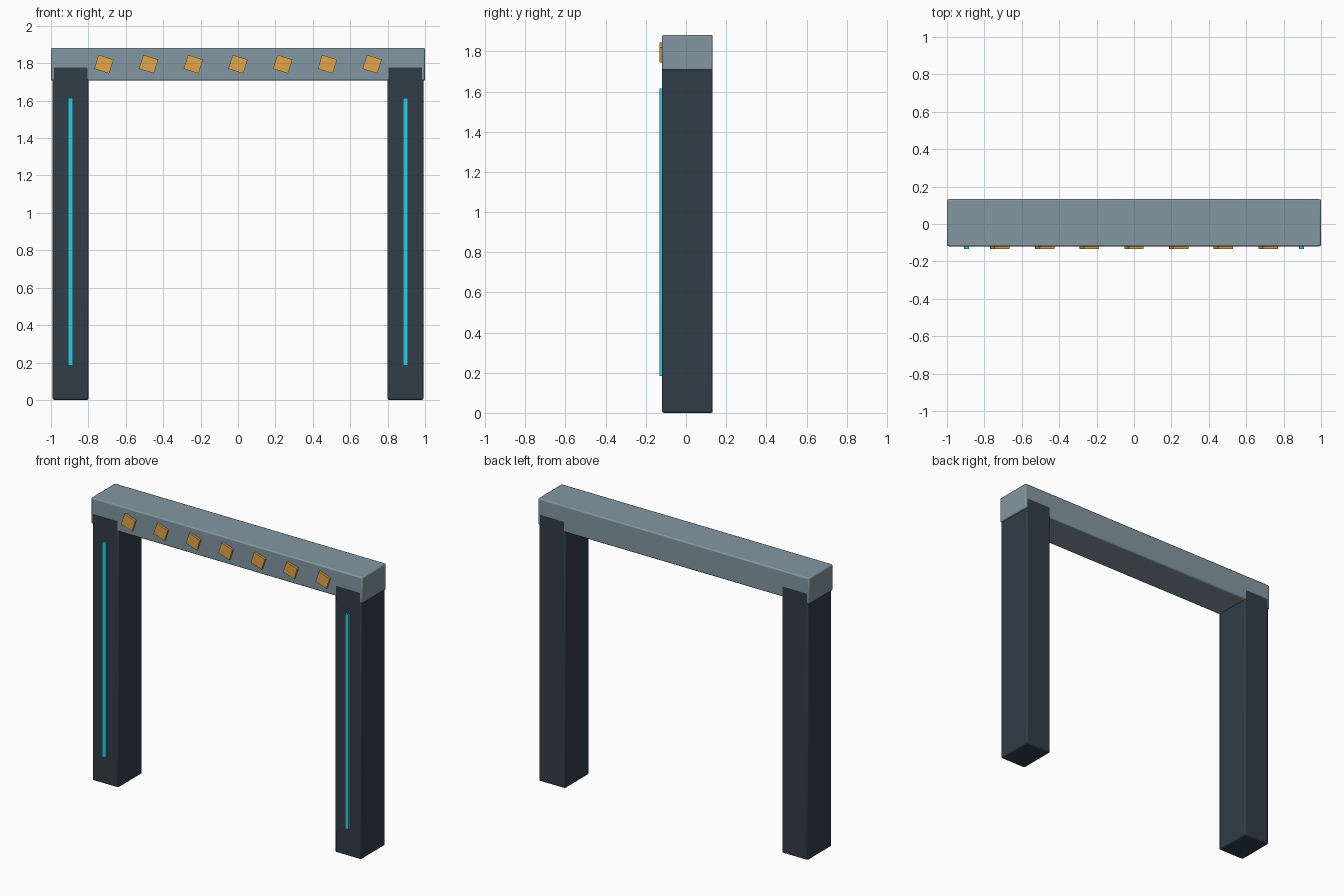
import bpy, math

if "Cube" in bpy.data.objects:
    bpy.data.objects.remove(bpy.data.objects["Cube"])


def material(name, rgb):
    m = bpy.data.materials.new(name)
    m.diffuse_color = (*rgb, 1)
    m.use_nodes = True
    m.node_tree.nodes["Principled BSDF"].inputs["Base Color"].default_value = m.diffuse_color
    return m


DARK = material("dark_slate", (0.03, 0.047, 0.063))
STEEL = material("steel_grey", (0.23, 0.31, 0.36))
CYAN = material("cyan_light", (0.03, 0.60, 0.75))
AMBER = material("amber", (0.75, 0.38, 0.07))


def box(name, lo, hi, mat, bevel=0.0, tilt=0.0):
    """Box between two corners, optionally bevelled and tilted about y."""
    centre = [(a + b) / 2 for a, b in zip(lo, hi)]
    bpy.ops.mesh.primitive_cube_add(size=1, location=centre)
    ob = bpy.context.object
    ob.name = name
    ob.scale = [b - a for a, b in zip(lo, hi)]
    bpy.ops.object.transform_apply(location=False, rotation=False, scale=True)
    ob.rotation_euler.y = tilt
    ob.data.materials.append(mat)
    if bevel:
        mod = ob.modifiers.new("soft_edges", "BEVEL")
        mod.width = bevel
        mod.segments = 2
        bpy.ops.object.shade_smooth_by_angle()
    return ob


FRONT, BACK, TRIM = -0.119, 0.133, -0.133

# Posts with their light strips
for side, x in (("left", -0.895), ("right", 0.895)):
    box(side + "_post", (x - 0.096, FRONT - 0.0005, 0),
        (x + 0.096, BACK, 1.783), DARK, 0.008)
    box(side + "_light_strip", (x - 0.0135, TRIM, 0.183),
        (x + 0.0135, FRONT + 0.004, 1.615), CYAN)

# Overhead beam
box("beam", (-1, FRONT, 1.707), (1, BACK - 0.0005, 1.882), STEEL, 0.008)

# Row of tilted marker plates
for i in range(7):
    x = (i - 3) * 0.239
    box(f"marker_{i + 1}", (x - 0.042, TRIM, 1.795 - 0.039),
        (x + 0.042, FRONT + 0.004, 1.795 + 0.039), AMBER, tilt=math.radians(18))
